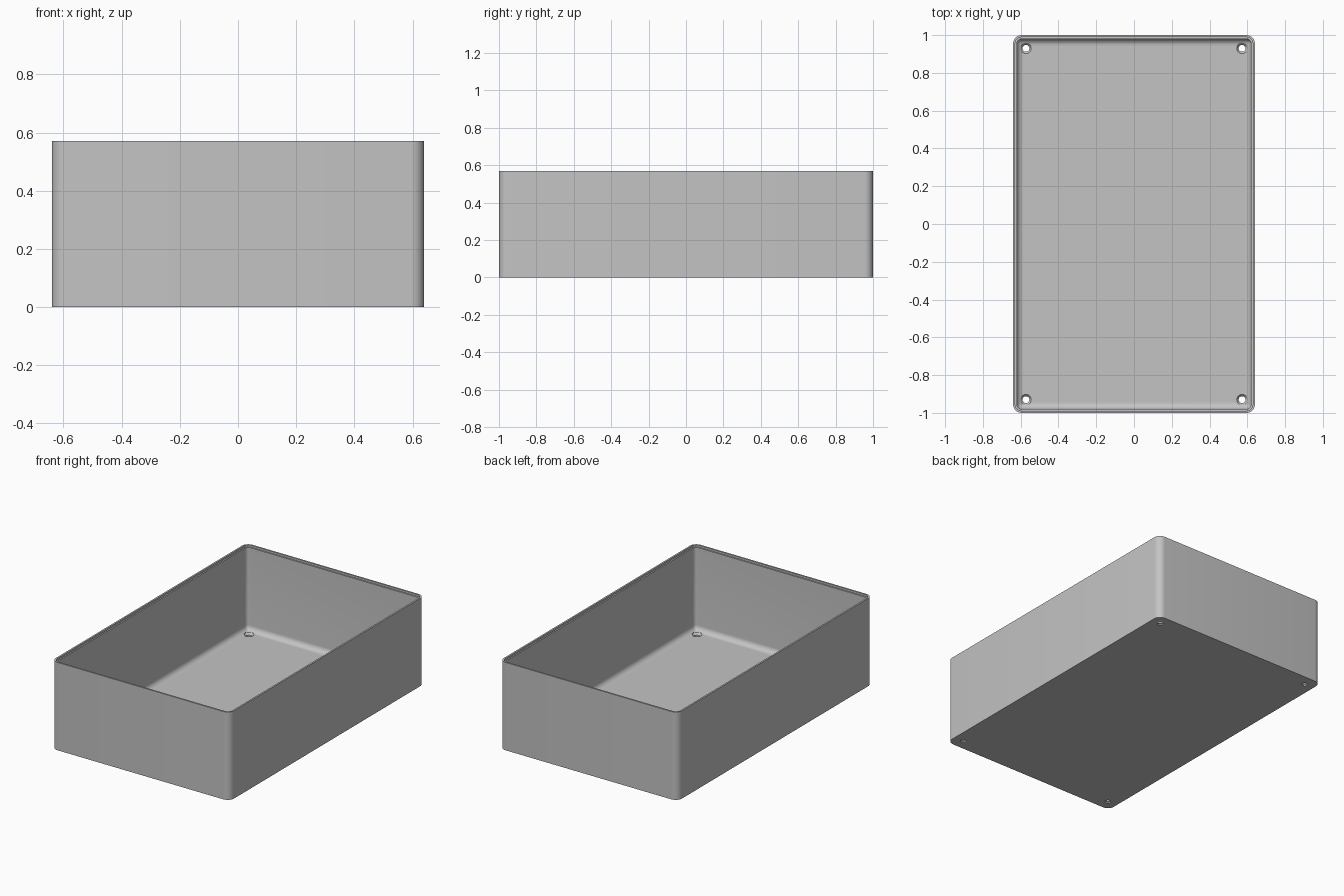
import bpy, bmesh, math
from mathutils import Vector

cube = bpy.data.objects.get("Cube")
if cube:
    bpy.data.objects.remove(cube, do_unlink=True)

HALF_X, HALF_Y, HEIGHT = 0.64, 1.0, 0.57
CORNER, WALL, FLOOR, FILLET = 0.045, 0.02, 0.02, 0.035
LIP, LIP_DEPTH = 0.011, 0.012
STEPS = 8

grey = bpy.data.materials.new("plastic grey")
grey.use_nodes = True
grey.diffuse_color = (0.55, 0.55, 0.55, 1)
grey.node_tree.nodes["Principled BSDF"].inputs["Base Color"].default_value = grey.diffuse_color


def make_object(name, bm):
    bmesh.ops.recalc_face_normals(bm, faces=bm.faces[:])
    mesh = bpy.data.meshes.new(name)
    bm.to_mesh(mesh)
    bm.free()
    obj = bpy.data.objects.new(name, mesh)
    bpy.context.collection.objects.link(obj)
    mesh.materials.append(grey)
    return obj


def rounded_ring(bm, inset, z):
    """Ring of vertices along a rounded rectangle, moved inwards by inset."""
    r = max(CORNER - inset, 0.012)
    cx, cy = HALF_X - inset - r, HALF_Y - inset - r
    ring = []
    for quarter, (sx, sy) in enumerate([(1, 1), (-1, 1), (-1, -1), (1, -1)]):
        for i in range(STEPS + 1):
            a = math.pi / 2 * (quarter + i / STEPS)
            ring.append(bm.verts.new((sx * cx + r * math.cos(a), sy * cy + r * math.sin(a), z)))
    return ring


def loft(bm, rings):
    for low, high in zip(rings, rings[1:]):
        for i in range(len(low)):
            j = (i + 1) % len(low)
            bm.faces.new((low[i], low[j], high[j], high[i]))
    bm.faces.new(rings[0])
    bm.faces.new(rings[-1])


# Open box: outer wall, stepped rim, inner wall and floor fillet
profile = [(0, 0), (0, HEIGHT), (LIP, HEIGHT), (LIP, HEIGHT - LIP_DEPTH), (WALL, HEIGHT - LIP_DEPTH)]
for i in range(STEPS + 1):
    a = math.pi / 2 * i / STEPS
    profile.append((WALL + FILLET * (1 - math.cos(a)), FLOOR + FILLET * (1 - math.sin(a))))
bm = bmesh.new()
loft(bm, [rounded_ring(bm, inset, z) for inset, z in profile])
box = make_object("box_shell", bm)

# Countersunk screw holes in the four floor corners
bm = bmesh.new()
for sx in (-1, 1):
    for sy in (-1, 1):
        rings = []
        for r, z in [(0.018, -0.02), (0.018, 0.008), (0.029, 0.021), (0.029, 0.06)]:
            rings.append([bm.verts.new(Vector((sx * 0.572 + r * math.cos(k * math.tau / 32),
                                               sy * 0.93 + r * math.sin(k * math.tau / 32), z)))
                          for k in range(32)])
        loft(bm, rings)
cutter = make_object("screw_hole_cutter", bm)
cutter.hide_render = True

cut = box.modifiers.new("screw holes", 'BOOLEAN')
cut.operation = 'DIFFERENCE'
cut.solver = 'EXACT'
cut.object = cutter

# Apply the cut, remove the helper and smooth the rounded corners
bpy.ops.object.select_all(action='DESELECT')
box.select_set(True)
bpy.context.view_layer.objects.active = box
bpy.ops.object.modifier_apply(modifier=cut.name)
bpy.data.objects.remove(cutter, do_unlink=True)
bpy.ops.object.shade_smooth_by_angle(angle=math.radians(30))
